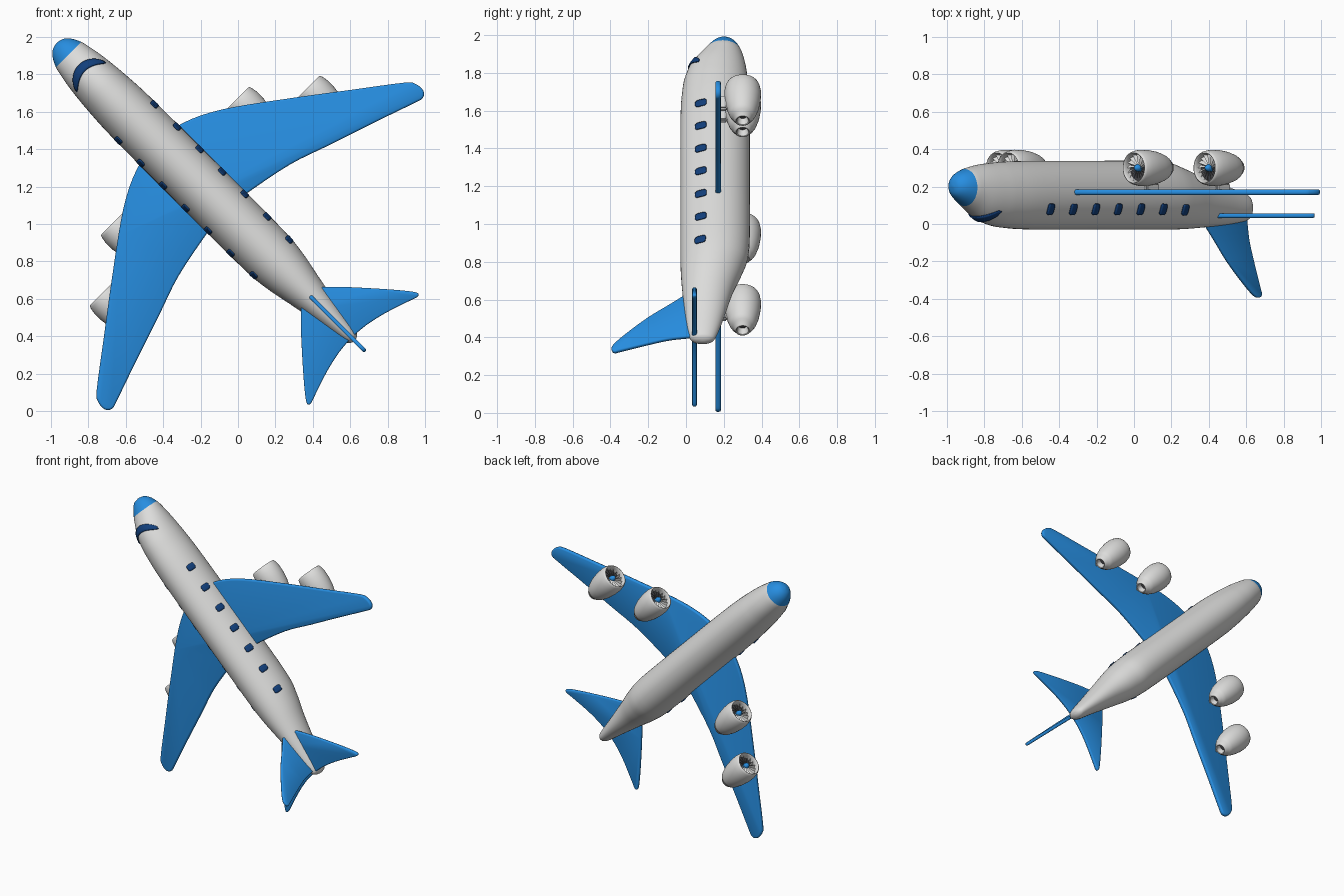
import bpy, bmesh, math
from mathutils import Matrix, Vector

cube = bpy.data.objects.get("Cube")
if cube:
    bpy.data.objects.remove(cube, do_unlink=True)


def material(name, rgb):
    m = bpy.data.materials.new(name)
    m.use_nodes = True
    m.diffuse_color = (*rgb, 1)
    m.node_tree.nodes["Principled BSDF"].inputs["Base Color"].default_value = (*rgb, 1)
    return m


GREY = material("light_grey", (0.72, 0.72, 0.71))
BLUE = material("bright_blue", (0.02, 0.27, 0.75))
GLASS = material("window_navy", (0.006, 0.05, 0.2))
DARK = material("dark_grey", (0.06, 0.06, 0.065))

# The plane is modelled with x = right wing, y = forward, z = up, then tilted
# so that it climbs diagonally with its back towards the front.
R = math.sqrt(0.5)
TILT = Matrix(((R, -R, 0, 0), (0, 0, -1, 0), (R, R, 0, 1), (0, 0, 0, 1)))


def finish(name, bm, mats, angle=40):
    bmesh.ops.recalc_face_normals(bm, faces=bm.faces)
    mesh = bpy.data.meshes.new(name)
    bm.to_mesh(mesh)
    bm.free()
    mesh.transform(TILT)
    for m in mats:
        mesh.materials.append(m)
    ob = bpy.data.objects.new(name, mesh)
    bpy.context.collection.objects.link(ob)
    bpy.ops.object.select_all(action='DESELECT')
    ob.select_set(True)
    bpy.context.view_layer.objects.active = ob
    bpy.ops.object.shade_smooth_by_angle(angle=math.radians(angle))
    return ob


def spline(pts, u):
    """Smooth curve through pts; whole numbers of u hit the points."""
    last = len(pts) - 1
    i = min(int(u), last - 1)
    f = u - i
    a, b, c, d = (pts[max(0, min(last, k))] for k in (i - 1, i, i + 1, i + 2))
    return [q + 0.5 * f * (r - p + f * (2 * p - 5 * q + 4 * r - s + f * (3 * (q - r) + s - p)))
            for p, q, r, s in zip(a, b, c, d)]


def loft(rings, cap_mat=0):
    bm = bmesh.new()
    vs = [[bm.verts.new(p) for p in ring] for ring in rings]
    n = len(vs[0])
    for a, b in zip(vs, vs[1:]):
        for k in range(n):
            bm.faces.new((a[k], a[(k + 1) % n], b[(k + 1) % n], b[k]))
    for ring in (vs[0], vs[-1]):
        bm.faces.new(ring).material_index = cap_mat
    return bm


# Fuselage stations: forward position, half width, top, bottom
STATIONS = [(-0.882, .006, -.08, -.10), (-0.872, .028, -.04, -.135), (-0.84, .043, -.016, -.16),
            (-0.7, .068, .004, -.2), (-0.5, .106, .02, -.25), (-0.35, .135, .028, -.3),
            (-0.18, .149, .03, -.335), (0.3, .15, .03, -.338), (0.8, .148, .029, -.337),
            (0.99, .139, .02, -.333), (1.08, .131, .007, -.327), (1.16, .121, -.018, -.319),
            (1.23, .108, -.062, -.307), (1.28, .096, -.096, -.294), (1.33, .071, -.13, -.271),
            (1.36, .04, -.16, -.24), (1.37, .005, -.196, -.206)]
NOSE_START = 1.28


def skin(station, ang, lift=0.0):
    """Point on the fuselage; ang is measured from the top."""
    s, w, top, bot = station
    half = (top - bot) / 2
    return Vector(((w + lift) * math.sin(ang), s, (top + bot) / 2 + (half + lift) * math.cos(ang)))


def station_at(s):
    lo, hi = 0.0, len(STATIONS) - 1.0
    for _ in range(30):
        mid = (lo + hi) / 2
        lo, hi = (mid, hi) if spline(STATIONS, mid)[0] < s else (lo, mid)
    return spline(STATIONS, lo)


STEPS, SIDES = 4, 48
rings = [[skin(spline(STATIONS, i / STEPS), 2 * math.pi * k / SIDES) for k in range(SIDES)]
         for i in range((len(STATIONS) - 1) * STEPS + 1)]
bm = loft(rings)
for f in bm.faces:
    f.material_index = int(f.calc_center_median().y > NOSE_START)
finish("fuselage", bm, [GREY, BLUE])


def glass_strip(name, rows):
    """Thin pane on the skin from rows of (angle, rear, front)."""
    bm = bmesh.new()
    vs = []
    for ang, rear, front in rows:
        vs.append([bm.verts.new(skin(station_at(rear + (front - rear) * j / 3), ang, 0.004))
                   for j in range(4)])
    for a, b in zip(vs, vs[1:]):
        for j in range(3):
            bm.faces.new((a[j], a[j + 1], b[j + 1], b[j]))
    ob = finish(name, bm, [GLASS])
    mod = ob.modifiers.new("thickness", 'SOLIDIFY')
    mod.thickness = 0.007
    mod.offset = 0


# Windscreen, swept back at its ends
rows = []
for i in range(-12, 13):
    k = i / 12
    mid = 1.18 - 0.062 * k * k
    half = 0.022 * (1 - abs(k) ** 6 * 0.6)
    rows.append((math.radians(55 * k), mid - half, mid + half))
glass_strip("windscreen", rows)

# Seven rounded cabin windows on each side
for side, label in ((1, "right"), (-1, "left")):
    for n in range(7):
        s = 0.768 - 0.17 * n
        rows = []
        for i in range(-6, 7):
            k = 0.97 * i / 6
            half = 0.023 * (1 - k ** 4) ** 0.25
            rows.append((side * math.radians(66 + 10 * k), s - half, s + half))
        glass_strip(f"{label}_cabin_window_{n + 1}", rows)


# Flat surfaces cut from an outline with rounded edges
def slab(name, outline, place, thick):
    bm = bmesh.new()
    face = bm.faces.new([bm.verts.new(place(a, b, -thick / 2)) for a, b in outline])
    move = place(0, 0, thick) - place(0, 0, 0)
    ext = bmesh.ops.extrude_face_region(bm, geom=[face])
    top = [v for v in ext["geom"] if isinstance(v, bmesh.types.BMVert)]
    bmesh.ops.translate(bm, verts=top, vec=move)
    rims = [e for e in bm.edges if any(len(f.verts) > 4 for f in e.link_faces)]
    bmesh.ops.bevel(bm, geom=rims, offset=thick * 0.35, segments=2, profile=0.5,
                    affect='EDGES', clamp_overlap=True)
    finish(name, bm, [BLUE], 50)


def smooth_line(pts, steps=4):
    return [spline(pts, i / steps) for i in range((len(pts) - 1) * steps + 1)]


def both_sides(half):
    return half + [(-a, b) for a, b in reversed(half)]


def level(height):
    return lambda a, b, c: Vector((a, b, height + c))


WING = [(.03, .63), (.131, .603), (.263, .554), (.429, .456), (.713, .248), (.95, .068),
        (1.16, -.092), (1.2, -.14), (1.205, -.195), (1.175, -.222), (1.12, -.208),
        (.9, -.132), (.644, -.047), (.418, .029), (.134, .085), (.03, .095)]
slab("wings", both_sides(smooth_line(WING)), level(-0.17), 0.03)

TAILPLANE = [(.02, -.5), (.089, -.565), (.165, -.641), (.308, -.8), (.4, -.91), (.418, -.945),
             (.4, -.953), (.346, -.935), (.217, -.893), (.105, -.868), (.02, -.86)]
slab("tailplane", both_sides(smooth_line(TAILPLANE)), level(-0.045), 0.024)

FIN = [(-.48, -.06), (-.54, .01), (-.61, .09), (-.7, .196), (-.806, .3), (-.9, .38),
       (-.94, .394), (-.962, .378), (-.95, .34), (-.9, .196), (-.865, .08), (-.845, -.06)]
slab("tail_fin", smooth_line(FIN), lambda a, b, c: Vector((c, a, b)), 0.022)


# Engines: distance behind the intake and radius, from nozzle to intake
NACELLE = [(.225, .022), (.262, .031), (.264, .036), (.26, .042), (.238, .052), (.234, .06),
           (.21, .072), (.16, .087), (.1, .096), (.05, .097), (.015, .091), (.003, .086),
           (0, .081), (.004, .077), (.015, .074), (.045, .071)]
SPINNER = [(.045, .021), (.03, .02), (.018, .016), (.01, .009), (.007, .002)]
ENGINE_HEIGHT = -0.3


def lathe(profile, x, front, sides, cap_mat=0):
    return loft([[(x + r * math.sin(2 * math.pi * k / sides), front - d,
                   ENGINE_HEIGHT + r * math.cos(2 * math.pi * k / sides))
                  for k in range(sides)] for d, r in profile], cap_mat)


def fan(x, front, blades=16):
    bm = bmesh.new()
    for n in range(blades):
        turn = 2 * math.pi * n / blades
        corners = []
        for r, spread, depth in ((.018, -.1, .04), (.018, .1, .03), (.073, .12, .022), (.073, -.12, .04)):
            a = turn + spread + r * 4
            corners.append(bm.verts.new((x + r * math.sin(a), front - depth,
                                         ENGINE_HEIGHT + r * math.cos(a))))
        bm.faces.new(corners)
    return bm


for side, label in ((1, "right"), (-1, "left")):
    for where, out, front in (("inner", .475, .477), ("outer", .785, .252)):
        x = side * out
        tag = f"{label}_{where}_engine"
        finish(tag + "_nacelle", lathe(NACELLE, x, front, 40, 1), [GREY, DARK])
        finish(tag + "_spinner", lathe(SPINNER, x, front, 20), [BLUE])
        finish(tag + "_fan", fan(x, front), [GREY])
        # Pylon up to the wing
        bm = bmesh.new()
        bmesh.ops.create_cube(bm, size=1, matrix=Matrix.Translation((x, front - .135, -.195))
                              @ Matrix.Diagonal((.03, .1, .05, 1)))
        bmesh.ops.bevel(bm, geom=bm.edges[:], offset=.008, segments=2, affect='EDGES')
        finish(tag + "_pylon", bm, [GREY])
